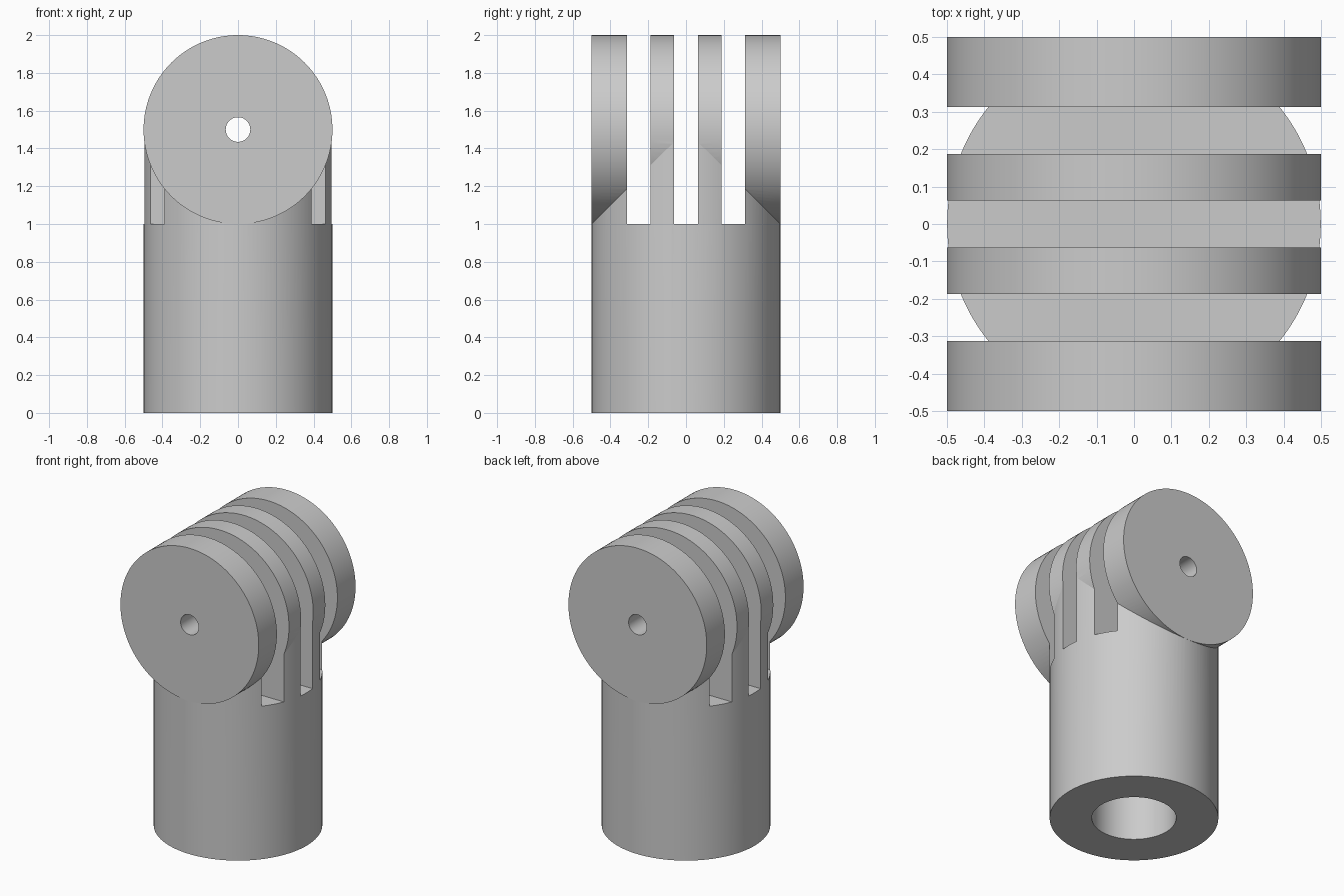
import bpy
from math import radians

if "Cube" in bpy.data.objects:
    bpy.data.objects.remove(bpy.data.objects["Cube"])

RADIUS = 0.5
PIVOT_Z = 1.5
SLOT = 0.125

grey = bpy.data.materials.new("plain grey")
grey.use_nodes = True
colour = (0.6, 0.6, 0.6, 1)
grey.diffuse_color = colour
grey.node_tree.nodes["Principled BSDF"].inputs["Base Color"].default_value = colour


def cylinder(name, radius, length, centre, along_y=False, sides=128):
    turn = (radians(90), 0, 0) if along_y else (0, 0, 0)
    bpy.ops.mesh.primitive_cylinder_add(vertices=sides, radius=radius, depth=length,
                                        location=centre, rotation=turn)
    obj = bpy.context.object
    obj.name = name
    obj.data.materials.append(grey)
    return obj


def slot_box(name, y):
    bpy.ops.mesh.primitive_cube_add(size=1, location=(0, y, PIVOT_Z + 0.1))
    obj = bpy.context.object
    obj.name = name
    obj.scale = (1.4, SLOT, 1.2)
    obj.data.materials.append(grey)
    return obj


def combine(target, tool, operation):
    tool.hide_render = True
    mod = target.modifiers.new(operation, "BOOLEAN")
    mod.operation = operation
    mod.solver = "EXACT"
    mod.object = tool
    bpy.ops.object.select_all(action="DESELECT")
    bpy.context.view_layer.objects.active = target
    target.select_set(True)
    bpy.ops.object.modifier_apply(modifier=mod.name)
    bpy.data.objects.remove(tool)


# Upright shaft, kept a hair slimmer than the barrel so the two never just touch
body = cylinder("slotted_hinge_post", RADIUS - 0.0005, PIVOT_Z, (0, 0, PIVOT_Z / 2))

# Barrel lying across the top of the shaft
combine(body, cylinder("barrel", RADIUS, 2 * RADIUS, (0, 0, PIVOT_Z), True), "UNION")

# Slots that split the barrel into four fins
for y in (-2 * SLOT, 0, 2 * SLOT):
    combine(body, slot_box("slot_cutter", y), "DIFFERENCE")

# Pin hole through all fins, and blind socket in the base
combine(body, cylinder("pin_cutter", 0.065, 1.4, (0, 0, PIVOT_Z), True, 48), "DIFFERENCE")
combine(body, cylinder("socket_cutter", 0.25, 1.0, (0, 0, 0), False, 96), "DIFFERENCE")

# Smooth round walls with crisp edges
bpy.context.view_layer.objects.active = body
body.select_set(True)
bpy.ops.object.shade_smooth_by_angle(angle=radians(12))
